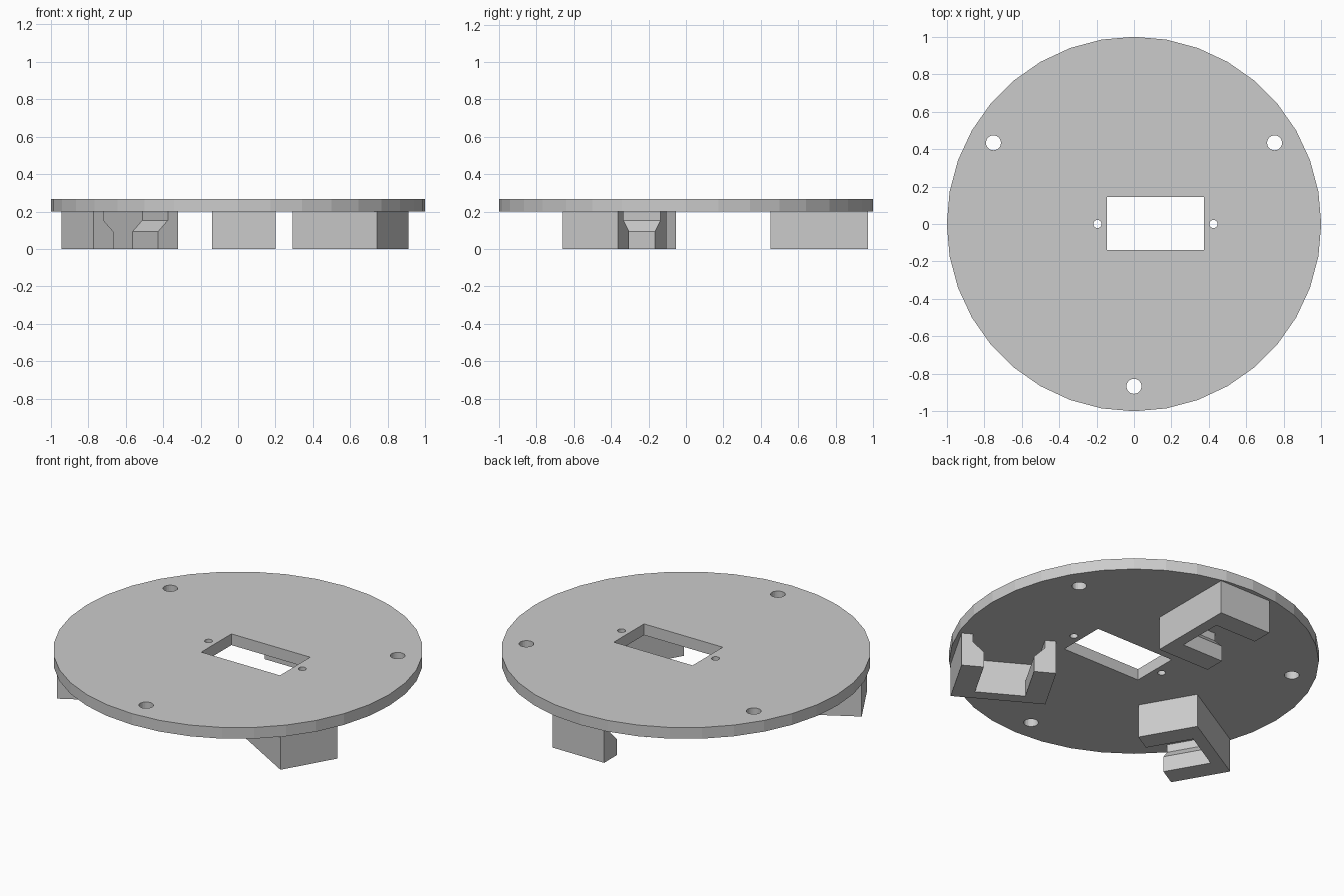
import bpy
import bmesh
from math import cos, sin, pi, radians
from mathutils import Matrix, Vector

if "Cube" in bpy.data.objects:
    bpy.data.objects.remove(bpy.data.objects["Cube"])

PLATE_BOTTOM, PLATE_TOP = 0.2, 0.267

grey = bpy.data.materials.new("light_grey")
grey.use_nodes = True
grey.diffuse_color = (0.6, 0.6, 0.6, 1)
grey.node_tree.nodes["Principled BSDF"].inputs["Base Color"].default_value = (0.6, 0.6, 0.6, 1)


def prism(name, outline, direction):
    """Closed solid from a flat 3D outline swept along a direction."""
    bm = bmesh.new()
    face = bm.faces.new([bm.verts.new(p) for p in outline])
    swept = bmesh.ops.extrude_face_region(bm, geom=[face])
    moved = [v for v in swept["geom"] if isinstance(v, bmesh.types.BMVert)]
    bmesh.ops.translate(bm, verts=moved, vec=Vector(direction))
    bmesh.ops.recalc_face_normals(bm, faces=bm.faces)
    mesh = bpy.data.meshes.new(name)
    bm.to_mesh(mesh)
    bm.free()
    mesh.materials.append(grey)
    obj = bpy.data.objects.new(name, mesh)
    bpy.context.collection.objects.link(obj)
    return obj


def cylinder(name, x, y, radius, sides, z0, z1):
    ring = [(x + radius * cos(2 * pi * i / sides), y + radius * sin(2 * pi * i / sides), z0)
            for i in range(sides)]
    return prism(name, ring, (0, 0, z1 - z0))


def block(name, x0, x1, y0, y1, z0, z1):
    return prism(name, [(x0, y0, z0), (x1, y0, z0), (x1, y1, z0), (x0, y1, z0)], (0, 0, z1 - z0))


def cut(target, cutter):
    """Subtract the cutter from the target, then discard the cutter."""
    cutter.hide_render = True
    mod = target.modifiers.new("cut", "BOOLEAN")
    mod.operation, mod.solver, mod.object = "DIFFERENCE", "EXACT", cutter
    bpy.context.view_layer.objects.active = target
    bpy.ops.object.modifier_apply(modifier=mod.name)
    bpy.data.objects.remove(cutter)


# Round plate with an off-centre window, two small screw holes and three mounting holes
plate = cylinder("round_plate", 0, 0, 1, 36, PLATE_BOTTOM, PLATE_TOP)
cut(plate, block("window_cutter", -0.145, 0.375, -0.14, 0.145, 0.1, 0.4))
for x in (-0.195, 0.425):
    cut(plate, cylinder("screw_hole_cutter", x, 0, 0.022, 20, 0.1, 0.4))
for angle in (30, 150, 270):
    a = radians(angle)
    cut(plate, cylinder("mount_hole_cutter", 0.867 * cos(a), 0.867 * sin(a), 0.04, 24, 0.1, 0.4))

# Three slotted brackets under the plate, one every 120 degrees
MID_Y, WIDE, NARROW = 0.712, 0.198, 0.138
half_slot = [(NARROW, -0.1), (NARROW, 0.093), (WIDE, 0.153), (WIDE, 0.3)]
slot = half_slot + [(-w, z) for w, z in reversed(half_slot)]
for i, side in enumerate(("back", "right", "left")):
    bracket = block(side + "_bracket", -0.14, 0.2, 0.452, 0.972, 0, PLATE_BOTTOM)
    cut(bracket, prism("slot_cutter", [(-0.3, MID_Y + w, z) for w, z in slot], (0.432, 0, 0)))
    bracket.data.transform(Matrix.Rotation(radians(120 * i), 4, "Z"))
